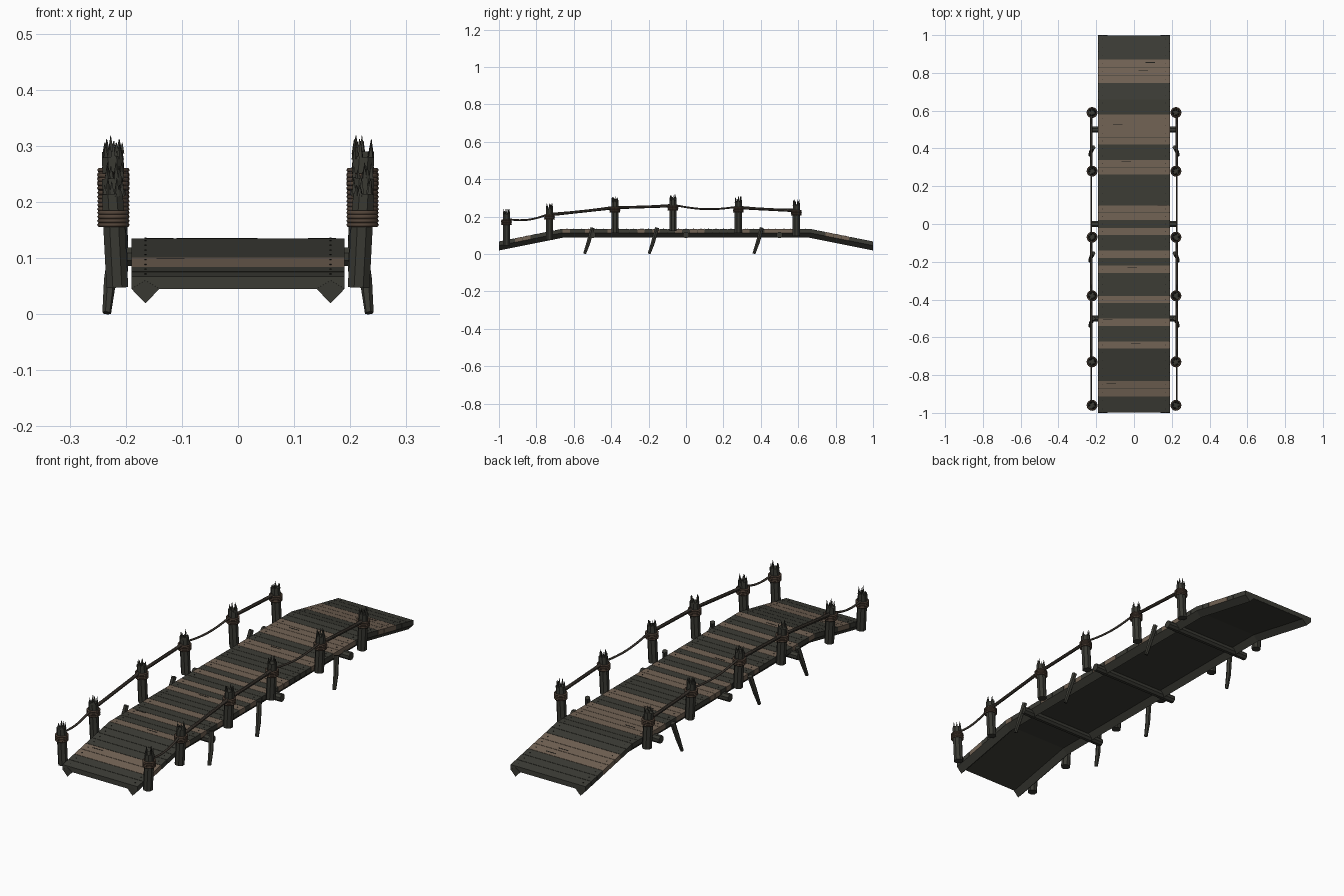
import bpy, bmesh, math, random
from mathutils import Vector, Matrix

random.seed(4)
if "Cube" in bpy.data.objects:
    bpy.data.objects.remove(bpy.data.objects["Cube"], do_unlink=True)


def material(name, r, g, b):
    m = bpy.data.materials.new(name)
    m.use_nodes = True
    m.diffuse_color = (r, g, b, 1)
    m.node_tree.nodes["Principled BSDF"].inputs["Base Color"].default_value = (r, g, b, 1)
    return m


DARK = material("dark weathered wood", 0.045, 0.045, 0.036)
BROWN = material("brown wood", 0.17, 0.125, 0.09)
POST = material("post wood", 0.04, 0.04, 0.032)
ROPE = material("rope brown", 0.085, 0.057, 0.04)
RAIL = material("rail dark brown", 0.047, 0.038, 0.03)
BLACK = material("gap black", 0.012, 0.012, 0.01)

FLAT, TOP, SLOPE, THICK, HALF = 0.66, 0.135, 0.2, 0.022, 0.19


def deck_z(y):
    return TOP - SLOPE * max(0, abs(y) - FLAT)


def finish(name, bm, *mats, smooth=False):
    bmesh.ops.recalc_face_normals(bm, faces=bm.faces)
    me = bpy.data.meshes.new(name)
    bm.to_mesh(me)
    bm.free()
    for m in mats:
        me.materials.append(m)
    ob = bpy.data.objects.new(name, me)
    bpy.context.collection.objects.link(ob)
    if smooth:
        for p in me.polygons:
            p.use_smooth = True
    return ob


def loft(bm, rings, mat=0):
    """Skin a list of point rings and cap both ends."""
    rows = [[bm.verts.new(p) for p in ring] for ring in rings]
    n = len(rows[0])
    faces = [bm.faces.new(rows[0]), bm.faces.new(rows[-1])]
    for a, b in zip(rows, rows[1:]):
        for i in range(n):
            j = (i + 1) % n
            faces.append(bm.faces.new((a[i], a[j], b[j], b[i])))
    for f in faces:
        f.material_index = mat


def tube(bm, points, radii, sides=8):
    """Sweep a polygon along a path with a radius for each point."""
    pts = [Vector(p) for p in points]
    rings = []
    for i, p in enumerate(pts):
        d = pts[min(i + 1, len(pts) - 1)] - pts[max(i - 1, 0)]
        q = d.to_track_quat('Z', 'Y')
        rings.append([p + q @ Vector((math.cos(t), math.sin(t), 0)) * radii[i]
                      for t in (2 * math.pi * (k + 0.5) / sides for k in range(sides))])
    loft(bm, rings)


def slab(bm, x0, x1, y0, y1, lift, depth, mat=0):
    """Board that follows the slope of the deck."""
    rings = []
    for y in (y0, y1):
        z = deck_z(y) + lift
        rings.append([(x0, y, z), (x1, y, z), (x1, y, z - depth), (x0, y, z - depth)])
    loft(bm, rings, mat)


# Deck planks, front to back: D is dark, B is brown
pattern = ("DDBBDDDD" "BDDBDDBDDDBDBDDBDBBDDDDBBDDBBBBDD" "DDBBBDDD")
ramp = (1 - FLAT) / 8
edges = ([-1 + ramp * i for i in range(8)] + [-FLAT + 0.04 * i for i in range(33)]
         + [FLAT + ramp * i for i in range(9)])
bm = bmesh.new()
nails = bmesh.new()
for y0, y1, c in zip(edges, edges[1:], pattern):
    slab(bm, -HALF, HALF, y0 + 0.0008, y1 - 0.0008, 0, THICK, "DB".index(c))
    for s in (-1, 1):
        x, y = s * 0.165, (y0 + y1) / 2
        slab(nails, x - 0.002, x + 0.002, y - 0.002, y + 0.002, 0.001, 0.002)
finish("deck_planks", bm, DARK, BROWN)
finish("deck_nails", nails, BLACK)

# Dark lining beneath the planks
bm = bmesh.new()
for y0, y1 in ((-0.998, -FLAT), (-FLAT, FLAT), (FLAT, 0.998)):
    slab(bm, -HALF + 0.002, HALF - 0.002, y0, y1, -0.003, THICK - 0.002)
finish("deck_underside", bm, DARK)

# Cracks in the boards
bm = bmesh.new()
for x, y in ((0.085, 0.855), (0.05, 0.815), (-0.085, 0.525), (-0.04, 0.33), (0.15, 0.1),
             (-0.01, -0.23), (-0.14, -0.505), (-0.12, -0.845), (0.01, -0.635)):
    slab(bm, x - 0.025, x + 0.025, y - 0.0015, y + 0.0015, 0.0008, 0.002)
finish("deck_cracks", bm, BLACK)

# Diamond-section beams along both edges
bm = bmesh.new()
for s in (-1, 1):
    rings = []
    for y in (-1, -FLAT, FLAT, 1):
        z = deck_z(y) - THICK
        rings.append([(s * 0.165 + a, y, z + b) for a, b in
                      ((-0.025, 0), (0, -0.026), (0.025, 0), (0, 0.015))])
    loft(bm, rings)
finish("edge_beams", bm, POST)

# Cross beams
bm = bmesh.new()
for y in (-0.5, 0, 0.5):
    tube(bm, [(-0.225, y, 0.102), (0.225, y, 0.102)], [0.018, 0.018])
finish("cross_beams", bm, POST)

# Slanted stakes
bm = bmesh.new()
for y in (-0.5, -0.155, 0.405):
    for s in (-1, 1):
        tube(bm, [(s * 0.216, y, 0.14), (s * 0.228, y - 0.022, 0.06),
                  (s * 0.234, y - 0.042, 0.002)], [0.012, 0.011, 0.008], 6)
finish("support_stakes", bm, POST)

# Posts with splintered tops and coils of rope
posts = [(-0.96, 0.242), (-0.73, 0.27), (-0.38, 0.308), (-0.07, 0.318), (0.28, 0.308), (0.59, 0.292)]
wood, coils = bmesh.new(), bmesh.new()
for s in (-1, 1):
    for y, top in posts:
        cx = s * 0.222
        tube(wood, [(s * 0.215, y, top - 0.195), (cx, y, top - 0.06), (s * 0.224, y, top - 0.028)],
             [0.021, 0.021, 0.02])
        for k in range(6):
            a = k * math.pi / 3 + random.random()
            dx, dy = 0.015 * math.cos(a), 0.015 * math.sin(a)
            h = top - random.choice((0, 0.006, 0.012))
            tube(wood, [(cx + dx, y + dy, top - 0.032), (cx + dx * 1.05, y + dy * 1.05, h)],
                 [0.006, 0.0006], 4)
        for k in range(4):
            z = top - 0.083 + 0.0072 * k
            rings = [[(cx + (0.0245 + 0.0045 * math.cos(t)) * math.cos(a),
                       y + (0.0245 + 0.0045 * math.cos(t)) * math.sin(a),
                       z + 0.0042 * math.sin(t))
                      for t in (i * math.pi / 3 for i in range(6))]
                     for a in (j * math.pi / 8 for j in range(17))]
            loft(coils, rings)
finish("posts", wood, POST)
finish("rope_coils", coils, ROPE, smooth=True)

# Rails: straight poles with a loose rope, or a sagging rope alone
poles, ropes = bmesh.new(), bmesh.new()
for s in (-1, 1):
    for i, ((ya, ta), (yb, tb)) in enumerate(zip(posts, posts[1:])):
        hanging = i in (0, 3)
        a, b = Vector((s * 0.226, ya, ta - 0.055)), Vector((s * 0.226, yb, tb - 0.055))
        if not hanging:
            drop = Vector((0, 0, 0.006))
            tube(poles, [a - drop, b - drop], [0.008, 0.008])
        sag = 0.018 if hanging else 0.004
        path = [a.lerp(b, k / 10) - Vector((0, 0, sag * math.sin(math.pi * k / 10)))
                for k in range(11)]
        tube(ropes, path, [0.005] * 11, 6)
finish("rail_poles", poles, RAIL, smooth=False)
finish("rail_ropes", ropes, RAIL, smooth=True)
